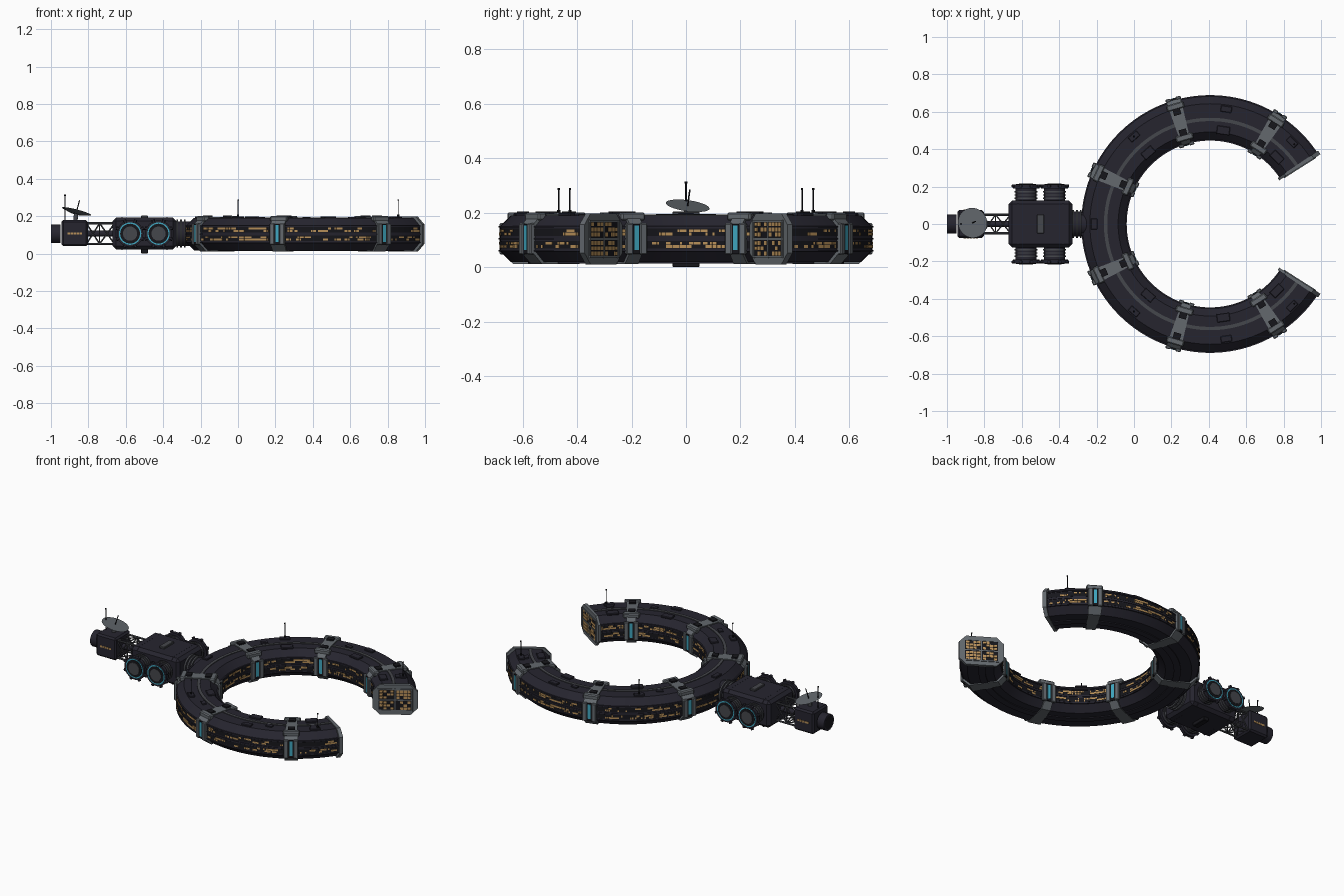
import bpy, bmesh, math, random
from mathutils import Vector, Matrix

if "Cube" in bpy.data.objects:
    bpy.data.objects.remove(bpy.data.objects["Cube"])

random.seed(7)
CX = 0.407                       # ring centre on x
RI, RO, ZB, ZT = 0.45, 0.685, 0.018, 0.19
COLLARS = [57.5, 106.5, 155.5, 204.5, 253.5, 302.5]
MIDS = [45, 82, 131, 180, 229, 278, 315]
ZM = 0.107                       # axis height of hub and modules

def mat(name, r, g, b):
    m = bpy.data.materials.new(name)
    m.diffuse_color = (r, g, b, 1)
    m.use_nodes = True
    m.node_tree.nodes["Principled BSDF"].inputs["Base Color"].default_value = m.diffuse_color
    return m

HULL = mat("dark hull", 0.019, 0.018, 0.028)
BLACK = mat("black panel", 0.008, 0.008, 0.011)
GREY = mat("collar grey", 0.125, 0.14, 0.155)
MID = mat("trim grey", 0.06, 0.063, 0.072)
AMBER = mat("amber window", 0.48, 0.28, 0.10)
CYAN = mat("cyan light", 0.05, 0.38, 0.52)

parts = {}

def part(name, m):
    if name not in parts:
        parts[name] = (bmesh.new(), m)
    return parts[name][0]

def box(name, m, loc, size, rot=0, bevel=0):
    bm = part(name, m)
    M = Matrix.Translation(loc) @ Matrix.Rotation(math.radians(rot), 4, 'Z') @ Matrix.Diagonal((*size, 1))
    vs = bmesh.ops.create_cube(bm, size=1, matrix=M)["verts"]
    if bevel:
        es = list({e for v in vs for e in v.link_edges})
        bmesh.ops.bevel(bm, geom=es, offset=bevel, segments=1, affect='EDGES')

def rod(name, m, a, b, r, n=24, r2=None):
    a, b = Vector(a), Vector(b)
    d = b - a
    M = Matrix.Translation((a + b) / 2) @ d.to_track_quat('Z', 'Y').to_matrix().to_4x4()
    bmesh.ops.create_cone(part(name, m), cap_ends=True, segments=n, radius1=r,
                          radius2=r if r2 is None else r2, depth=d.length, matrix=M)

def polar(r, deg, z):
    a = math.radians(deg)
    return Vector((CX + r * math.cos(a), r * math.sin(a), z))

def sweep(name, m, prof, a0, a1, step=3):
    """Sweep a closed (radius, z) profile along the ring."""
    bm = part(name, m)
    n = max(1, round((a1 - a0) / step))
    rows = [[bm.verts.new(polar(r, a0 + (a1 - a0) * i / n, z)) for r, z in prof] for i in range(n + 1)]
    k = len(prof)
    for p, q in zip(rows, rows[1:]):
        for j in range(k):
            bm.faces.new((p[j], p[(j + 1) % k], q[(j + 1) % k], q[j]))
    bm.faces.new(rows[0])
    bm.faces.new(rows[-1][::-1])

def octagon(d, c=0.042):
    a, b, lo, hi = RI - d, RO + d, ZB - d * 0.6, ZT + d * 0.6
    return [(a + c, lo), (b - c, lo), (b, lo + c), (b, hi - c), (b - c, hi), (a + c, hi), (a, hi - c), (a, lo + c)]

def rect(r0, r1, z0, z1):
    return [(r0, z0), (r1, z0), (r1, z1), (r0, z1)]

# ring hull, trim line on the roof and keel, wall rails
sweep("ring_hull", HULL, octagon(0), 33, 327)
sweep("roof_trim", MID, rect(0.55, 0.568, ZT - 0.01, ZT + 0.004), 33, 327)
sweep("keel_trim", HULL, rect(0.54, 0.58, ZB - 0.005, ZB + 0.01), 33, 327)
for z in (0.06, 0.104, 0.148):
    sweep("wall_rails", HULL, rect(RO - 0.01, RO + 0.004, z - 0.003, z + 0.003), 33, 327)
    sweep("wall_rails", HULL, rect(RI - 0.004, RI + 0.01, z - 0.003, z + 0.003), 33, 327)

# window bands with randomly lit cells on both walls
for r, s in ((RO, 1), (RI, -1)):
    for z in (0.082, 0.128):
        r0, r1 = sorted((r - s * 0.005, r + s * 0.001))
        sweep("window_bands", BLACK, rect(r0, r1, z - 0.014, z + 0.014), 33, 327)
        for dz in (-0.006, 0.006):
            lit, a, step = False, 35.0, 0.75 if s > 0 else 1.1
            while a < 325:
                if random.random() < (0.22 if lit else 0.16):
                    lit = not lit
                if lit and min(abs(a - c) for c in COLLARS) > 4:
                    w = math.radians(step) * r * 0.93
                    box("lit_windows", AMBER, polar(r + s * 0.001, a, z + dz), (0.004, w, 0.010), a)
                a += step

# collars with side pads, cyan light strips and dark roof plates
for c in COLLARS:
    sweep("collars", GREY, octagon(0.010), c - 3.3, c + 3.3, 3.3)
    for r, s in ((RO + 0.010, 1), (RI - 0.008, -1)):
        for t in (-1, 1):
            box("collar_pads", GREY, polar(r, c, 0.104) + Matrix.Rotation(math.radians(c), 3, 'Z') @ Vector((0, t * 0.028, 0)),
                (0.018, 0.028, 0.115), c, 0.004)
        box("collar_recess", BLACK, polar(r, c, 0.104), (0.008, 0.028, 0.11), c)
        box("collar_lights", CYAN, polar(r + s * 0.002, c, 0.108), (0.008, 0.018, 0.09), c)
        box("collar_brackets", GREY, polar(r - s * 0.04, c, 0.186), (0.035, 0.095, 0.03), c, 0.006)
    for r in (0.51, 0.625):
        box("collar_hatches", BLACK, polar(r, c, ZT + 0.009), (0.035, 0.04, 0.012), c)

# roof equipment hatches and antennas
for i, a in enumerate(MIDS):
    box("roof_hatches", HULL, polar(0.62, a, ZT + 0.003), (0.034, 0.06, 0.012), a, 0.003)
    if a != 180:
        box("roof_hatches", BLACK, polar(0.505, a, ZT + 0.002), (0.045, 0.07, 0.012), a, 0.003)
        box("roof_vents", HULL, polar(0.59, a + 12 if abs(a - 180) < 120 else a, ZT + 0.002), (0.025, 0.04, 0.01), a)
for a in (43.5, 131, 229, 316.5):
    p = polar(0.62, a, ZT)
    rod("ring_antennas", BLACK, p, p + Vector((0, 0, 0.1)), 0.0025, 8)
    rod("ring_antennas", BLACK, p, p + Vector((0, 0, 0.02)), 0.006, 8)
    rod("ring_antennas", BLACK, p + Vector((0, 0, 0.094)), p + Vector((0, 0, 0.1)), 0.004, 8)

# end caps with window grids
for a, s in ((33, -1), (327, 1)):
    sweep("end_caps", GREY, octagon(0.013), *sorted((a - s * 1.2, a + s * 0.7)), 2)
    R = Matrix.Rotation(math.radians(a), 3, 'Z')
    face = a + s * 0.7
    mid = polar(0.5675, face, 0.104)
    box("end_cap_panels", BLACK, mid, (0.19, 0.004, 0.135), face)
    for i in range(8):
        for j in range(6):
            if random.random() < 0.72:
                u = (i - 3.5) * 0.021 + (0.006 if i > 3 else -0.006)
                v = (j - 2.5) * 0.019 + (0.006 if j > 2 else -0.006)
                box("end_cap_windows", AMBER, mid + R @ Vector((u, s * 0.001, v)), (0.018, 0.006, 0.014), face)
    for u in (-0.098, 0, 0.098):
        box("end_cap_bars", GREY, mid + R @ Vector((u, 0, 0)), (0.007, 0.009, 0.14), face)
    for v in (-0.066, 0, 0.066):
        box("end_cap_bars", GREY, mid + Vector((0, 0, v)), (0.2, 0.009, 0.007), face)

# ribbed neck between ring and hub
rod("neck", HULL, (-0.35, 0, ZM), (-0.24, 0, ZM), 0.066, 32)
for x in (-0.325, -0.305, -0.285):
    rod("neck_ribs", MID, (x - 0.005, 0, ZM), (x + 0.005, 0, ZM), 0.075, 32)

# hub body with roof and belly plates
box("hub", HULL, (-0.5, 0, ZM), (0.34, 0.25, 0.17), 0, 0.018)
for x in (-0.62, -0.38):
    box("hub_bands", HULL, (x, 0, ZM), (0.03, 0.256, 0.176), 0, 0.018)
box("hub_roof_plate", MID, (-0.5, 0, 0.197), (0.036, 0.10, 0.014), 0, 0.003)
box("hub_belly_plate", BLACK, (-0.5, 0, 0.014), (0.036, 0.10, 0.028), 0, 0.003)

# four docking ports
for x in (-0.577, -0.425):
    for s in (-1, 1):
        rod("port_tubes", HULL, (x, s * 0.11, ZM), (x, s * 0.205, ZM), 0.056, 32)
        for y in (0.135, 0.152, 0.169):
            rod("port_ribs", MID, (x, s * y, ZM), (x, s * (y + 0.007), ZM), 0.061, 32)
        rod("port_flanges", HULL, (x, s * 0.19, ZM), (x, s * 0.21, ZM), 0.071, 32)
        rod("port_light_rings", CYAN, (x, s * 0.208, ZM), (x, s * 0.212, ZM), 0.060, 32)
        rod("port_inner_rims", BLACK, (x, s * 0.208, ZM), (x, s * 0.214, ZM), 0.053, 32)
        rod("port_hatches", MID, (x, s * 0.208, ZM), (x, s * 0.217, ZM), 0.038, 24)
        for k in range(8):
            t = math.pi * (k + 0.5) / 4
            d = Vector((math.cos(t), 0, math.sin(t)))
            c = Vector((x, s * 0.203, ZM))
            rod("port_clamps", HULL, c + d * 0.06, c + d * 0.08, 0.010, 6)

# truss between hub and service module
YS, ZS = 0.05, 0.055
X = [-0.81, -0.74, -0.66]
corners = [(-YS, -ZS), (YS, -ZS), (YS, ZS), (-YS, ZS)]
for k, (y, z) in enumerate(corners):
    y2, z2 = corners[(k + 1) % 4]
    rod("truss", MID, (X[0], y, ZM + z), (X[2], y, ZM + z), 0.006, 8)
    for i, x in enumerate(X):
        rod("truss", MID, (x, y, ZM + z), (x, y2, ZM + z2), 0.004, 6)
        if i < 2:
            rod("truss", MID, (x, y, ZM + z), (X[i + 1], y2, ZM + z2), 0.004, 6)
            rod("truss", MID, (x, y2, ZM + z2), (X[i + 1], y, ZM + z), 0.004, 6)
rod("truss_conduit", HULL, (X[0], 0, ZM), (X[2], 0, ZM), 0.016, 12)

# service module and tail drum
box("service_module", HULL, (-0.873, 0, 0.11), (0.14, 0.15, 0.14), 0, 0.01)
for s in (-1, 1):
    for k in range(5):
        box("module_windows", AMBER, (-0.905 + k * 0.016, s * 0.075, 0.108), (0.013, 0.004, 0.012))
rod("tail_drum", HULL, (-0.95, 0, ZM), (-1.0, 0, ZM), 0.05, 24)
rod("tail_disc", BLACK, (-0.99, 0, ZM), (-1.0005, 0, ZM), 0.04, 24)

# dish with feed and mast
n = Vector((0.25, 0.13, 0.95)).normalized()
c = Vector((-0.865, 0.005, 0.218))
rod("dish_mount", MID, (-0.87, 0, 0.17), c, 0.012, 12)
rod("dish", GREY, c - n * 0.006, c + n * 0.008, 0.03, 32, 0.081)
rod("dish_feed", BLACK, c, c + n * 0.07, 0.003, 8)
rod("module_mast", BLACK, (-0.925, 0, 0.175), (-0.925, 0, 0.315), 0.003, 8)
rod("module_mast", BLACK, (-0.925, 0, 0.308), (-0.925, 0, 0.315), 0.005, 8)

# turn every collected part into an object
for name, (bm, m) in parts.items():
    bmesh.ops.recalc_face_normals(bm, faces=bm.faces)
    for f in bm.faces:
        f.smooth = True
    me = bpy.data.meshes.new(name)
    bm.to_mesh(me)
    bm.free()
    me.set_sharp_from_angle(angle=math.radians(25))
    me.materials.append(m)
    bpy.context.collection.objects.link(bpy.data.objects.new(name, me))
